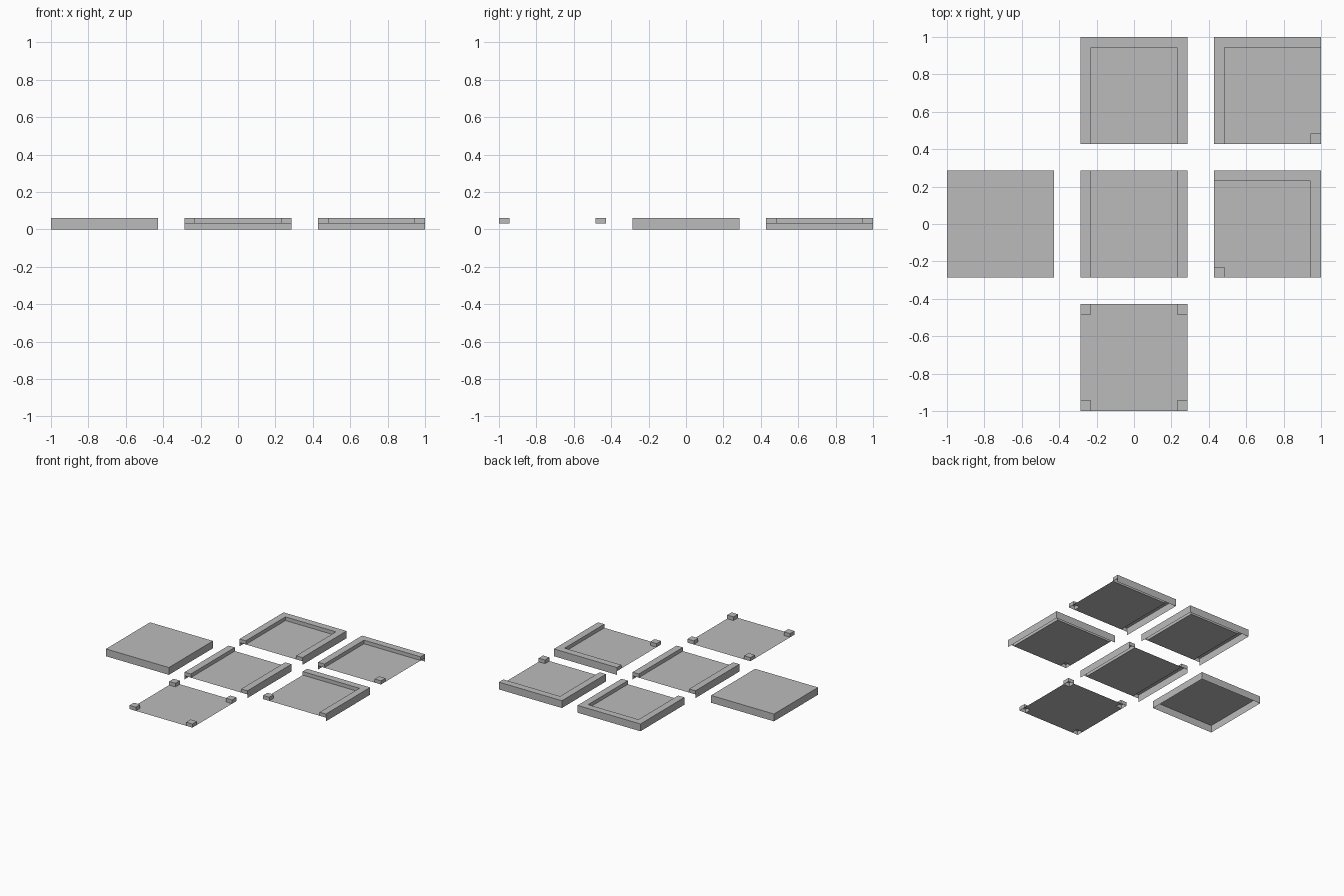
import bpy
import bmesh

if "Cube" in bpy.data.objects:
    bpy.data.objects.remove(bpy.data.objects["Cube"], do_unlink=True)

HALF = 0.286      # half the width of a tile
RIM = 0.057       # width of a rim
TOP = 0.06        # top of the rims
FLOOR = 0.03      # sunken floor level
STEP = 0.714      # spacing of the tiles

grey = bpy.data.materials.new("plain grey")
grey.use_nodes = True
COLOUR = (0.5, 0.5, 0.5, 1)
grey.diffuse_color = COLOUR
grey.node_tree.nodes["Principled BSDF"].inputs["Base Color"].default_value = COLOUR

# Each side name gives the step to the neighbouring cell, counter-clockwise
SIDES = {"front": (0, -1), "left": (1, 0), "back": (0, 1), "right": (-1, 0)}
LINES = (-HALF, RIM - HALF, HALF - RIM, HALF)


def add_tile(name, column, row, rims, solid=False):
    """Open-bottomed tile: raised rims on the named sides, posts at all corners."""
    bm = bmesh.new()

    def quad(*points):
        bm.faces.new([bm.verts.new(p) for p in points])

    def raised(i, j):
        corner = i != 1 and j != 1
        on_rim = any((i - 1, j - 1) == SIDES[s] for s in rims)
        return solid or corner or on_rim

    for i in range(3):
        for j in range(3):
            x0, x1 = LINES[i:i + 2]
            y0, y1 = LINES[j:j + 2]
            ring = [(x0, y0), (x1, y0), (x1, y1), (x0, y1)]
            high = raised(i, j)
            quad(*[(x, y, TOP if high else FLOOR) for x, y in ring])
            if not high:
                continue
            # Walls: outer skirts reach the ground only on rimmed sides
            for k, (side, (dx, dy)) in enumerate(SIDES.items()):
                a, b = ring[k], ring[(k + 1) % 4]
                inside = 0 <= i + dx < 3 and 0 <= j + dy < 3
                if inside and raised(i + dx, j + dy):
                    continue
                low = 0 if not inside and side in rims else FLOOR
                quad((*a, low), (*b, low), (*b, TOP), (*a, TOP))

    # Merge the cells into clean flat faces
    bmesh.ops.remove_doubles(bm, verts=bm.verts, dist=0.0005)
    bmesh.ops.dissolve_limit(bm, angle_limit=0.02, verts=bm.verts, edges=bm.edges)
    mesh = bpy.data.meshes.new(name)
    bm.to_mesh(mesh)
    bm.free()
    mesh.materials.append(grey)
    tile = bpy.data.objects.new(name, mesh)
    tile.location = (column * STEP, row * STEP, 0)
    bpy.context.collection.objects.link(tile)


# The set of path tiles
add_tile("solid_tile", -1, 0, list(SIDES), solid=True)
add_tile("straight_tile", 0, 0, ["left", "right"])
add_tile("dead_end_tile", 0, 1, ["left", "right", "back"])
add_tile("crossing_tile", 0, -1, [])
add_tile("junction_corner_tile", 1, 1, ["right", "back"])
add_tile("corner_tile", 1, 0, ["left", "back"])
